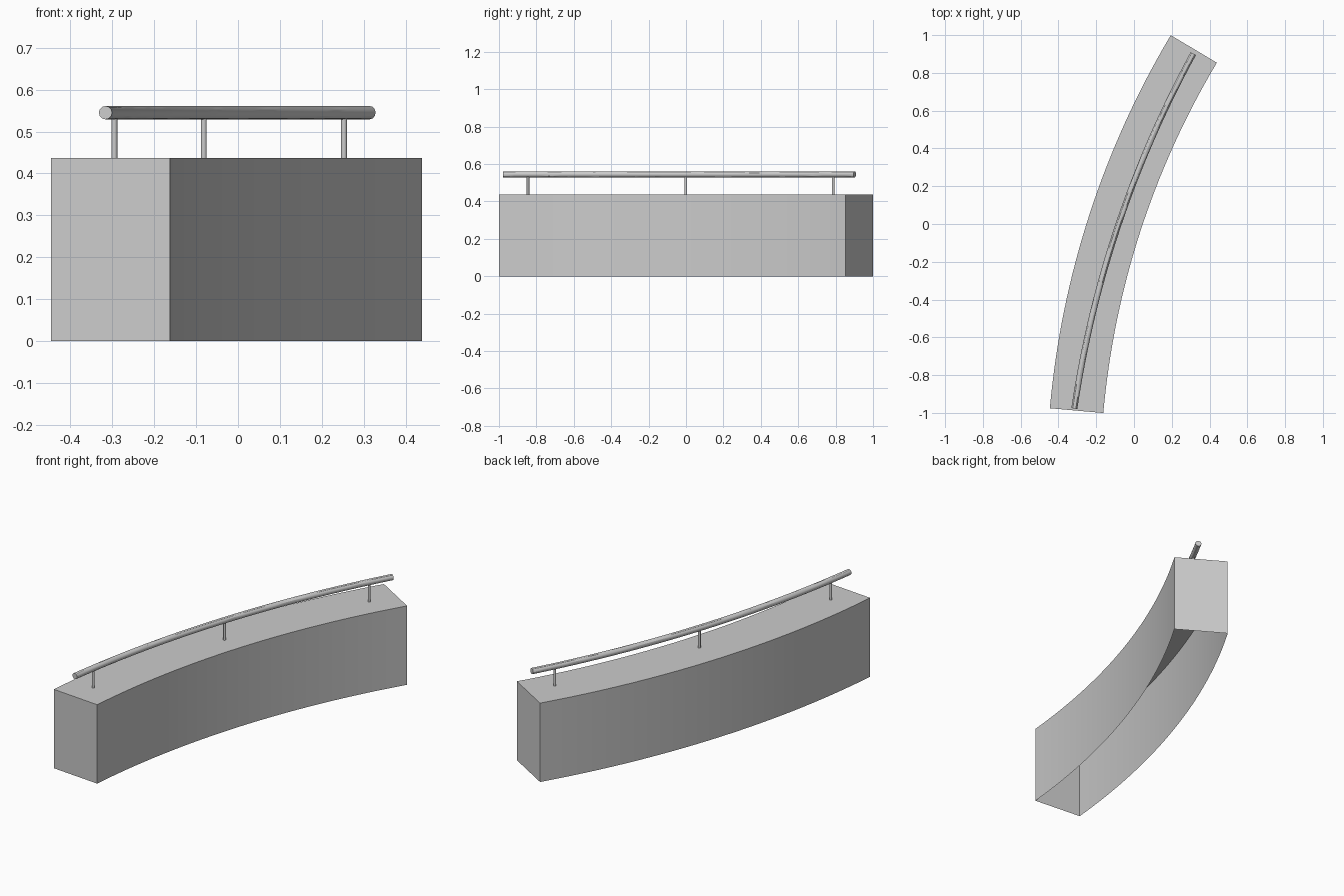
import bpy, bmesh, math
from mathutils import Vector

if "Cube" in bpy.data.objects:
    bpy.data.objects.remove(bpy.data.objects["Cube"])

grey = bpy.data.materials.new("light_grey")
grey.diffuse_color = (0.6, 0.6, 0.6, 1)
grey.use_nodes = True
grey.node_tree.nodes["Principled BSDF"].inputs["Base Color"].default_value = grey.diffuse_color

WALL_H, RAIL_Z, RAIL_R, POST_R = 0.437, 0.545, 0.016, 0.007


def finish(obj):
    """Give the part its colour and smooth shading with crisp corners."""
    obj.data.materials.clear()
    obj.data.materials.append(grey)
    bpy.ops.object.select_all(action='DESELECT')
    obj.select_set(True)
    bpy.context.view_layer.objects.active = obj
    bpy.ops.object.shade_smooth_by_angle(angle=math.radians(30))


# Curved wall: an arc-swept box, hollow and open underneath
CENTRE, R_OUT, R_IN = Vector((4.203, -1.391)), 4.667, 4.383
A0, A1, SEG = math.radians(174.89), math.radians(149.19), 32
bm = bmesh.new()
rows = []
for i in range(SEG + 1):
    a = A0 + (A1 - A0) * i / SEG
    d = Vector((math.cos(a), math.sin(a)))
    po, pi = CENTRE + d * R_OUT, CENTRE + d * R_IN
    rows.append([bm.verts.new((p.x, p.y, z)) for p, z in
                 ((po, 0), (po, WALL_H), (pi, WALL_H), (pi, 0))])
for r, s in zip(rows, rows[1:]):
    for k in range(3):                      # outer side, top, inner side
        bm.faces.new((r[k], r[k + 1], s[k + 1], s[k]))
bm.faces.new(rows[0][::-1])                 # end walls
bm.faces.new(rows[-1])
bmesh.ops.recalc_face_normals(bm, faces=bm.faces)
if max(bm.faces, key=lambda f: abs(f.normal.z)).normal.z < 0:
    bmesh.ops.reverse_faces(bm, faces=bm.faces)
mesh = bpy.data.meshes.new("curved_wall")
bm.to_mesh(mesh)
bm.free()
wall = bpy.data.objects.new("curved_wall", mesh)
bpy.context.collection.objects.link(wall)
finish(wall)

# Handrail path: a slightly flatter arc than the wall
START, END, RAIL_ARC = Vector((-0.316, -0.977)), Vector((0.314, 0.902)), 5.57
LENGTH = (END - START).length
ALONG = (END - START) / LENGTH
SIDE = Vector((-ALONG.y, ALONG.x))


def rail_point(s):
    return START + ALONG * s + SIDE * (s * (LENGTH - s) / (2 * RAIL_ARC))


# Handrail tube
curve = bpy.data.curves.new("handrail", 'CURVE')
curve.dimensions = '3D'
curve.bevel_depth, curve.bevel_resolution = RAIL_R, 4
curve.use_fill_caps = True
spline = curve.splines.new('POLY')
spline.points.add(SEG)
for i, pt in enumerate(spline.points):
    p = rail_point(LENGTH * i / SEG)
    pt.co = (p.x, p.y, RAIL_Z, 1)
rail = bpy.data.objects.new("handrail", curve)
bpy.context.collection.objects.link(rail)
bpy.ops.object.select_all(action='DESELECT')
rail.select_set(True)
bpy.context.view_layer.objects.active = rail
bpy.ops.object.convert(target='MESH')
finish(bpy.context.view_layer.objects.active)

# Posts holding the handrail
for i, s in enumerate((0.132, 1.0, 1.853)):
    p = rail_point(s)
    bpy.ops.mesh.primitive_cylinder_add(
        vertices=16, radius=POST_R, depth=RAIL_Z - WALL_H,
        location=(p.x, p.y, (RAIL_Z + WALL_H) / 2))
    post = bpy.context.object
    post.name = f"rail_post_{i + 1}"
    finish(post)
